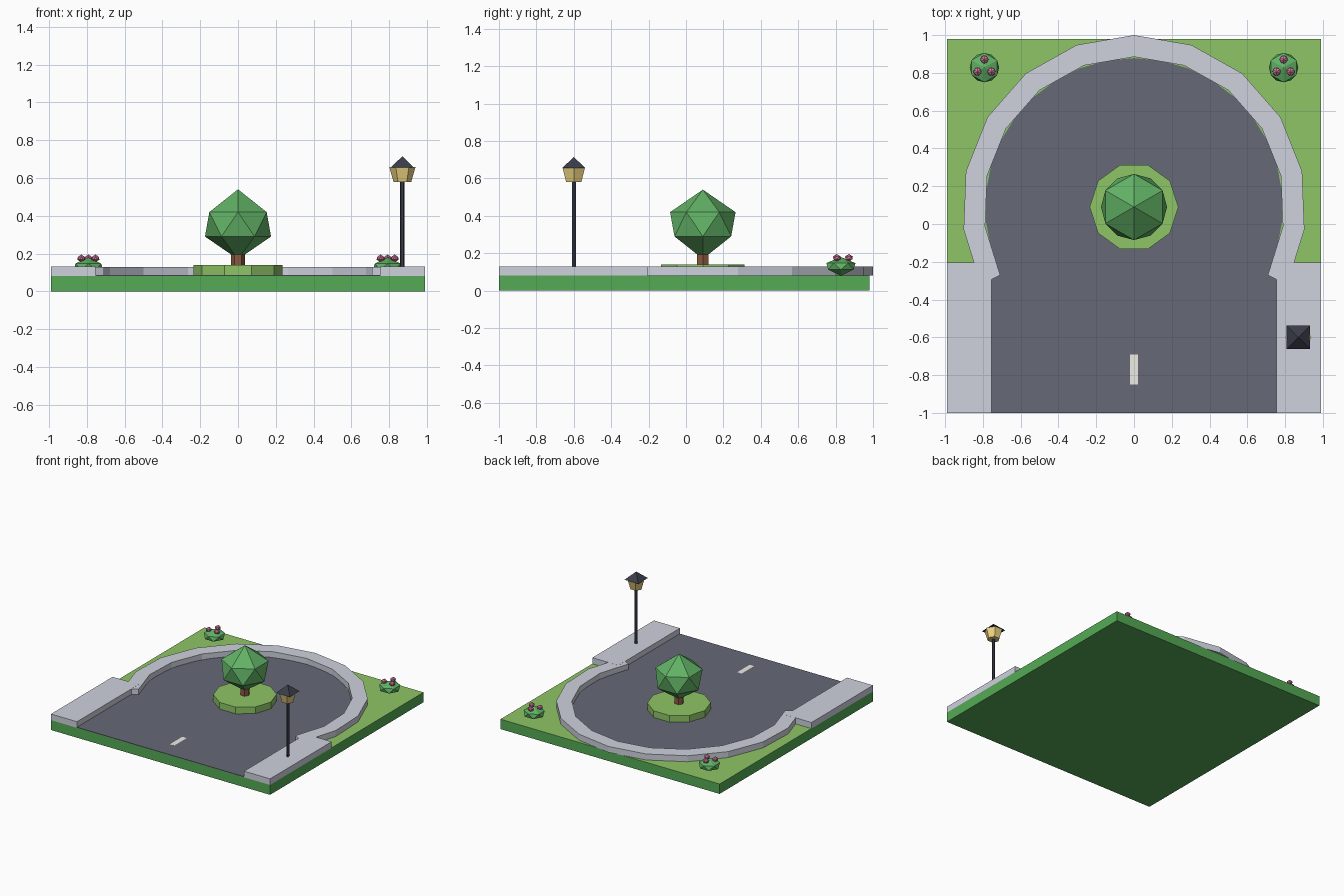
import bpy, bmesh, math
from mathutils import Vector

if "Cube" in bpy.data.objects:
    bpy.data.objects.remove(bpy.data.objects["Cube"])

def mat(name, r, g, b):
    m = bpy.data.materials.new(name)
    m.diffuse_color = (r, g, b, 1)
    m.use_nodes = True
    m.node_tree.nodes["Principled BSDF"].inputs["Base Color"].default_value = m.diffuse_color
    return m

SOIL = mat("soil_green", .09, .40, .09)
GRASS = mat("grass", .27, .56, .133)
ASPHALT = mat("asphalt", .133, .14, .183)
STONE = mat("stone", .62, .64, .73)
PAINT = mat("paint", .85, .85, .78)
LEAF = mat("leaf", .12, .44, .13)
BARK = mat("bark", .25, .10, .05)
IRON = mat("iron", .042, .047, .068)
GLASS = mat("lamp_glass", .85, .66, .22)
PETAL = mat("petal", .72, .20, .36)

def finish(name, bm, material):
    bmesh.ops.recalc_face_normals(bm, faces=bm.faces)
    me = bpy.data.meshes.new(name)
    bm.to_mesh(me)
    bm.free()
    me.materials.append(material)
    ob = bpy.data.objects.new(name, me)
    bpy.context.collection.objects.link(ob)
    return ob

def prism(name, pts, z0, z1, material):
    bm = bmesh.new()
    f = bm.faces.new([bm.verts.new((x, y, z0)) for x, y in pts])
    bm.faces.new([bm.verts.new((x, y, z1)) for x, y in pts])
    bm.verts.ensure_lookup_table()
    n = len(pts)
    for i in range(n):
        j = (i + 1) % n
        bm.faces.new([bm.verts[k] for k in (i, j, n + j, n + i)])
    return finish(name, bm, material)

def box(name, x0, x1, y0, y1, z0, z1, material):
    return prism(name, [(x0, y0), (x1, y0), (x1, y1), (x0, y1)], z0, z1, material)

def frustum(name, cx, cy, z0, z1, r0, r1, sides, material, turn=0):
    bm = bmesh.new()
    rings = []
    for r, z in ((r0, z0), (r1, z1)):
        angles = [turn + math.tau * i / sides for i in range(sides)]
        rings.append([bm.verts.new((cx + r * math.cos(a), cy + r * math.sin(a), z))
                      for a in angles])
    for ring in rings:
        bm.faces.new(ring)
    for i in range(sides):
        j = (i + 1) % sides
        bm.faces.new((rings[0][i], rings[0][j], rings[1][j], rings[1][i]))
    bmesh.ops.remove_doubles(bm, verts=bm.verts, dist=1e-5)
    return finish(name, bm, material)

def gem(name, c, r, rz, material, n=6):
    """Faceted ball: two staggered rings of n points between two poles."""
    bm = bmesh.new()
    c = Vector(c)
    top, bot = bm.verts.new(c + Vector((0, 0, rz))), bm.verts.new(c - Vector((0, 0, rz)))
    def ring(z, off):
        return [bm.verts.new(c + Vector((r * math.cos(a), r * math.sin(a), z)))
                for a in (math.tau * (i + off) / n for i in range(n))]
    up, lo = ring(rz * .35, .5), ring(-rz * .35, 0)
    for i in range(n):
        j = (i + 1) % n
        bm.faces.new((top, up[i], up[j]))
        bm.faces.new((up[i], lo[i], lo[j]))
        bm.faces.new((up[i], lo[j], up[j]))
        bm.faces.new((bot, lo[j], lo[i]))
    return finish(name, bm, material)

CY = .09  # centre of the turning circle

def arc(r, degs):
    return [(r * math.sin(math.radians(d)), CY + r * math.cos(math.radians(d))) for d in degs]

# ground slab and lawn
box("ground_slab", -.99, .99, -1, .98, 0, .08, SOIL)
box("lawn", -.99, .99, -1, .98, .0795, .081, GRASS)

# road: straight approach widening into the turning circle, with a centre dash
road = arc(.788, [-106 + 212 * i / 20 for i in range(21)])
prism("road", road + [(.755, -1), (-.755, -1)], .08, .0855, ASPHALT)
box("lane_dash", -.02, .02, -.85, -.69, .08, .0857, PAINT)

# curved curb and straight pavements
steps = [-117 + 19.5 * i for i in range(13)]
prism("curved_curb", arc(.91, steps) + arc(.795, steps[::-1]), .081, .13, STONE)
for side, x0, x1 in (("left", -.99, -.755), ("right", .755, .99)):
    box("pavement_" + side, x0, x1, -1, -.205, .08, .1305, STONE)

# island with tree
frustum("island", 0, CY, .08, .14, .235, .235, 10, GRASS)
frustum("tree_trunk", 0, CY, .0005, .26, .038, .035, 6, BARK)
gem("tree_crown", (0, CY, .355), .175, .185, LEAF)

# street lamp
LX, LY = .87, -.6
frustum("lamp_pole", LX, LY, .0005, .59, .0125, .0125, 6, IRON)
frustum("lamp_lantern", LX, LY, .58, .657, .047, .069, 6, GLASS)
frustum("lamp_roof", LX, LY, .655, .715, .088, 0, 4, IRON, math.pi / 4)

# flowering bushes
for side, s in (("left", -1), ("right", 1)):
    bx, by = s * .792, .828
    gem("bush_" + side, (bx, by, .13), .078, .05, LEAF)
    for k in range(3):
        a = math.radians(90 + 120 * k)
        gem(f"flower_{side}_{k}", (bx + .043 * math.cos(a), by + .043 * math.sin(a), .175),
            .021, .021, PETAL)
